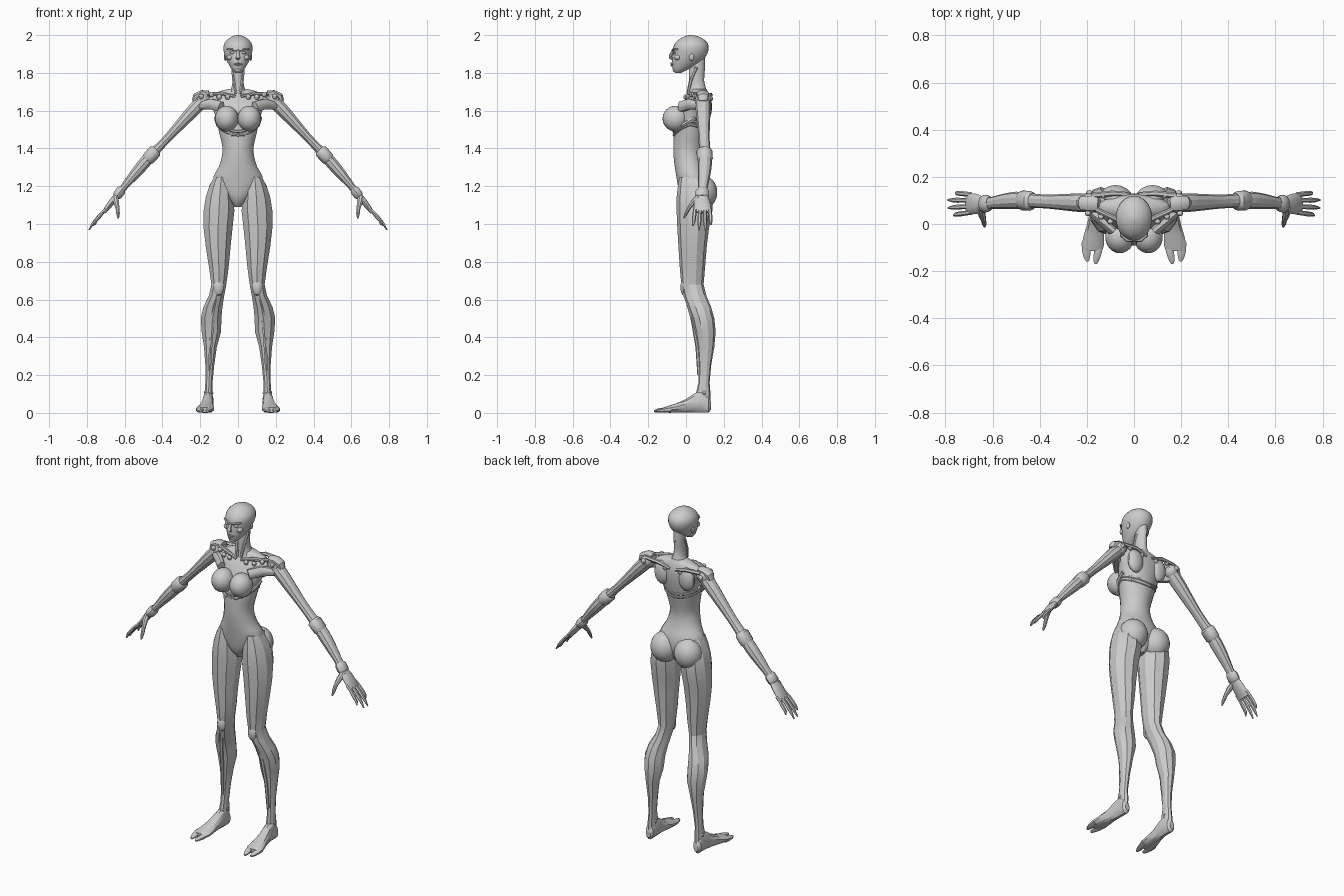
import bpy, bmesh, math
from mathutils import Vector as V


def finish(name, bm, mirror=False, angle=35):
    bmesh.ops.recalc_face_normals(bm, faces=bm.faces)
    me = bpy.data.meshes.new(name)
    bm.to_mesh(me)
    bm.free()
    for p in me.polygons:
        p.use_smooth = True
    me.set_sharp_from_angle(angle=math.radians(angle))
    ob = bpy.data.objects.new(name, me)
    bpy.context.collection.objects.link(ob)
    if mirror:
        ob.modifiers.new("mirror", "MIRROR").use_mirror_merge = False
    return ob


def skin(name, rings, mirror=False, angle=35, closed=False):
    bm = bmesh.new()
    vs = [[bm.verts.new(p) for p in r] for r in rings]
    n = len(vs[0])
    for a, b in zip(vs, vs[1:] + vs[:1] if closed else vs[1:]):
        for i in range(n):
            bm.faces.new((a[i], a[(i + 1) % n], b[(i + 1) % n], b[i]))
    if not closed:
        bm.faces.new(vs[0])
        bm.faces.new(vs[-1])
    return finish(name, bm, mirror, angle)


def refine(rows, k):
    """Catmull-Rom interpolation of number rows."""
    out = []
    for i in range(len(rows) - 1):
        p = [rows[max(0, min(len(rows) - 1, i + d))] for d in (-1, 0, 1, 2)]
        for s in range(k):
            t = s / k
            out.append([0.5 * (2 * b + (c - a) * t + (2 * a - 5 * b + 4 * c - d) * t * t
                               + (3 * b - a - 3 * c + d) * t ** 3) for a, b, c, d in zip(*p)])
    return out + [list(rows[-1])]


def loft(name, rows, n=16, k=2, axis='z', mirror=False, angle=35):
    """rows: (station, min_a, max_a, min_b, max_b); stations run along z or y."""
    rings = []
    for s, a0, a1, b0, b1 in refine(rows, k):
        r = []
        for i in range(n):
            t = 2 * math.pi * (i + 0.5) / n
            a = (a0 + a1) / 2 + (a1 - a0) / 2 * math.cos(t)
            b = (b0 + b1) / 2 + (b1 - b0) / 2 * math.sin(t)
            r.append((a, b, s) if axis == 'z' else (a, s, b))
        rings.append(r)
    return skin(name, rings, mirror, angle)


def tube(name, rows, n=8, mirror=True, closed=False, k=1, angle=40):
    """rows: (x, y, z, radius across, radius along y) swept along the path."""
    rows = rows if k == 1 else refine(rows, k)
    pts, m, rings = [V(r[:3]) for r in rows], len(rows), []
    for i, r in enumerate(rows):
        nxt = pts[(i + 1) % m] if closed else pts[min(i + 1, m - 1)]
        prv = pts[i - 1] if closed else pts[max(i - 1, 0)]
        d = (nxt - prv).normalized()
        up = V((0, 0, 1)) if closed or abs(d.y) > 0.9 else V((0, 1, 0))
        a = d.cross(up).normalized()
        b = a.cross(d)
        rings.append([pts[i] + a * r[3] * math.cos(2 * math.pi * (j + .5) / n)
                      + b * r[4] * math.sin(2 * math.pi * (j + .5) / n) for j in range(n)])
    return skin(name, rings, mirror, angle, closed)


def ball(name, c, r, mirror=True, seg=18):
    bm = bmesh.new()
    bmesh.ops.create_uvsphere(bm, u_segments=seg, v_segments=max(6, seg * 2 // 3), radius=1)
    for v in bm.verts:
        v.co = V([c[i] + v.co[i] * r[i] for i in range(3)])
    return finish(name, bm, mirror)


# Head and neck
loft("head", [(1.80, -.014, .014, -.058, -.025), (1.815, -.03, .03, -.068, .005),
              (1.84, -.047, .047, -.074, .055), (1.87, -.063, .063, -.074, .092),
              (1.90, -.073, .073, -.071, .112), (1.93, -.078, .078, -.069, .12),
              (1.96, -.071, .071, -.056, .113), (1.985, -.046, .046, -.025, .083),
              (1.997, -.02, .02, .005, .05), (2.0, -.004, .004, .02, .03)], 22, 2)
loft("neck", [(1.89, -.03, .03, .02, .1), (1.82, -.03, .03, .016, .1), (1.76, -.03, .03, .015, .096),
              (1.72, -.036, .036, .015, .105), (1.68, -.06, .06, .01, .115)], 14, 2)
tube("neck_tendon", [(.03, .055, 1.83, .007, .009), (.024, .025, 1.76, .008, .009),
                     (.012, .01, 1.69, .008, .008)], 6)

# Face
tube("nose", [(0, -.066, 1.922, .006, .006), (0, -.08, 1.896, .009, .009),
              (0, -.083, 1.882, .013, .01), (0, -.07, 1.872, .009, .006)], 8, False)
tube("brow", [(.008, -.07, 1.917, .005, .006), (.03, -.068, 1.924, .005, .008),
              (.056, -.046, 1.925, .004, .006)], 6)
ball("eye", (.03, -.06, 1.907), (.015, .01, .007), True, 12)
ball("cheek", (.042, -.044, 1.882), (.018, .018, .015), True, 12)
tube("upper_lip", [(-.021, -.065, 1.846, .002, .003), (0, -.078, 1.85, .005, .006),
                   (.021, -.065, 1.846, .002, .003)], 6, False, k=3)
tube("lower_lip", [(-.018, -.064, 1.842, .002, .003), (0, -.076, 1.839, .005, .006),
                   (.018, -.064, 1.842, .002, .003)], 6, False, k=3)
ball("chin", (0, -.057, 1.815), (.017, .014, .012), False, 12)
ball("ear_plate", (.067, .03, 1.885), (.008, .014, .022), True, 10)

# Torso
loft("torso", [(1.715, -.05, .05, .03, .108), (1.695, -.12, .12, .025, .118),
               (1.66, -.16, .16, -.005, .128), (1.61, -.135, .135, -.035, .13),
               (1.55, -.115, .115, -.058, .122), (1.48, -.1, .1, -.066, .107),
               (1.41, -.084, .084, -.068, .092), (1.36, -.086, .086, -.067, .088),
               (1.30, -.104, .104, -.06, .1), (1.25, -.132, .132, -.052, .12),
               (1.19, -.125, .125, -.042, .125), (1.13, -.06, .06, -.03, .11),
               (1.09, -.018, .018, 0, .08)], 20, 2, angle=25)
ball("breast", (.06, -.055, 1.558), (.062, .069, .068), True, 24)
ball("shoulder_blade", (.08, .108, 1.62), (.05, .03, .07), True, 14)
ball("buttock", (.078, .088, 1.168), (.08, .078, .088), True, 20)


# Harness straps: a V under the bust, a low sweep across the back
def strap(name, side, back, dz, r):
    rows = []
    for i in range(32):
        t = 2 * math.pi * i / 32
        s = math.sin(t)
        z = side - (dz if s < 0 else back) * abs(s) ** 1.5
        w = .102 + (z - 1.48) * .21
        rows.append((w * math.cos(t), .022 + (.088 + (z - 1.48) * .1) * s, z, r, r * 1.3))
    tube(name, rows, 6, False, True)


strap("upper_strap", 1.545, .03, .055, .006)
strap("lower_strap", 1.525, .03, .055, .005)
tube("rib_guard", [(.03, -.064, 1.47, .008, .008), (.075, -.05, 1.50, .01, .01),
                   (.108, -.005, 1.53, .01, .012), (.12, .05, 1.56, .008, .012)], 6)

# Shoulder assembly
tube("collar_bone", [(.015, .008, 1.675, .009, .009), (.08, .022, 1.69, .011, .011),
                     (.16, .06, 1.69, .01, .012)], 8)
ball("shoulder_joint", (.185, .09, 1.66), (.04, .044, .042), True, 14)
tube("shoulder_cap", [(.155, .085, 1.69, .018, .03), (.19, .088, 1.692, .018, .034),
                      (.222, .09, 1.675, .02, .03), (.232, .09, 1.65, .014, .022)], 8)
for i, c in enumerate([(.055, -.002, 1.672), (.1, .01, 1.672), (.14, .03, 1.685),
                       (.195, .045, 1.675), (.05, .125, 1.66), (.13, .12, 1.68), (.19, .132, 1.665)]):
    ball("shoulder_bolt_%d" % i, c, (.014, .012, .014), True, 8)
tube("back_rib", [(.02, .125, 1.665, .008, .01), (.09, .13, 1.685, .01, .012),
                  (.18, .12, 1.685, .01, .012)], 6)
tube("armpit_muscle", [(.09, -.03, 1.62, .03, .02), (.14, .02, 1.635, .03, .025),
                       (.2, .08, 1.625, .022, .025)], 8)

# Arms
tube("upper_arm", [(.16, .088, 1.68, .03, .036), (.215, .09, 1.625, .037, .04),
                   (.28, .092, 1.555, .032, .036), (.36, .095, 1.468, .024, .03),
                   (.42, .098, 1.405, .024, .03), (.46, .1, 1.365, .03, .035)], 10, k=2, angle=25)
tube("elbow_cuff", [(.432, .098, 1.393, .027, .033), (.44, .098, 1.385, .038, .042),
                    (.475, .1, 1.345, .037, .042), (.482, .1, 1.336, .03, .034)], 10)
tube("forearm", [(.46, .1, 1.365, .03, .034), (.5, .1, 1.318, .033, .037), (.55, .096, 1.26, .028, .033),
                 (.6, .09, 1.2, .02, .026), (.64, .085, 1.15, .018, .025)], 10, k=2, angle=25)
tube("wrist_cuff", [(.612, .088, 1.186, .02, .028), (.62, .087, 1.176, .027, .036),
                    (.64, .085, 1.15, .026, .037), (.646, .085, 1.142, .018, .03)], 10)

# Hands
tube("palm", [(.63, .085, 1.16, .018, .026), (.665, .085, 1.12, .018, .042),
              (.695, .086, 1.082, .014, .046), (.708, .087, 1.062, .01, .044)], 10)
for i, (y0, y1, x, z) in enumerate([(.05, .036, .765, .99), (.075, .068, .788, .968),
                                    (.1, .102, .79, .968), (.124, .134, .755, .995)]):
    mx, mz = (.698 + x) / 2 + .006, (1.075 + z) / 2 + .004
    tube("finger_%d" % i, [(.69, y0, 1.085, .01, .011), (mx - .02, (y0 * 2 + y1) / 3, mz + .025, .009, .01),
                           (mx, (y0 + y1) / 2, mz, .01, .011), (mx + .02, (y0 + 2 * y1) / 3, mz - .025, .008, .009),
                           (x, y1, z, .003, .004)], 6)
tube("thumb", [(.65, .07, 1.145, .016, .016), (.645, .038, 1.115, .016, .014),
               (.638, .016, 1.085, .011, .01), (.635, 0, 1.055, .01, .009),
               (.634, -.012, 1.03, .004, .004)], 8)

# Legs
loft("leg", [(1.25, .05, .128, -.035, .1), (1.20, .03, .155, -.043, .125), (1.14, .02, .175, -.05, .14),
             (1.07, .015, .186, -.05, .14), (.98, .025, .186, -.046, .122), (.88, .036, .174, -.04, .11),
             (.77, .047, .156, -.033, .101), (.68, .06, .143, -.025, .093), (.62, .071, .156, -.014, .108),
             (.56, .08, .186, .008, .133), (.5, .085, .2, .03, .15), (.43, .087, .195, .046, .157),
             (.35, .11, .182, .06, .15), (.25, .125, .174, .068, .133), (.16, .134, .174, .066, .125),
             (.1, .134, .178, .052, .13), (.05, .135, .18, .045, .13)], 10, 1, mirror=True, angle=18)
ball("kneecap", (.102, -.008, .665), (.028, .022, .045), True, 10)
tube("shin_ridge", [(.11, .0, .62, .012, .01), (.135, .034, .5, .012, .01),
                    (.145, .06, .35, .01, .01), (.152, .068, .2, .008, .008)], 6)
ball("ankle_bone", (.156, .095, .105), (.027, .018, .018), True, 10)

# Feet, split at the toes
loft("foot", [(.132, .143, .172, .015, .055), (.12, .133, .184, 0, .085), (.085, .13, .186, 0, .125),
              (.045, .13, .19, 0, .105), (0, .13, .2, 0, .075), (-.05, .125, .215, 0, .052),
              (-.09, .125, .224, 0, .04), (-.115, .135, .22, .002, .03)], 12, 1, 'y', True, 25)
tube("big_toe", [(.15, -.08, .018, .022, .016), (.153, -.12, .015, .018, .014),
                 (.16, -.15, .012, .014, .011), (.163, -.168, .009, .007, .006)], 8)
tube("outer_toes", [(.2, -.08, .018, .024, .016), (.202, -.115, .014, .02, .013),
                    (.2, -.14, .011, .015, .01), (.197, -.158, .009, .007, .006)], 8)
